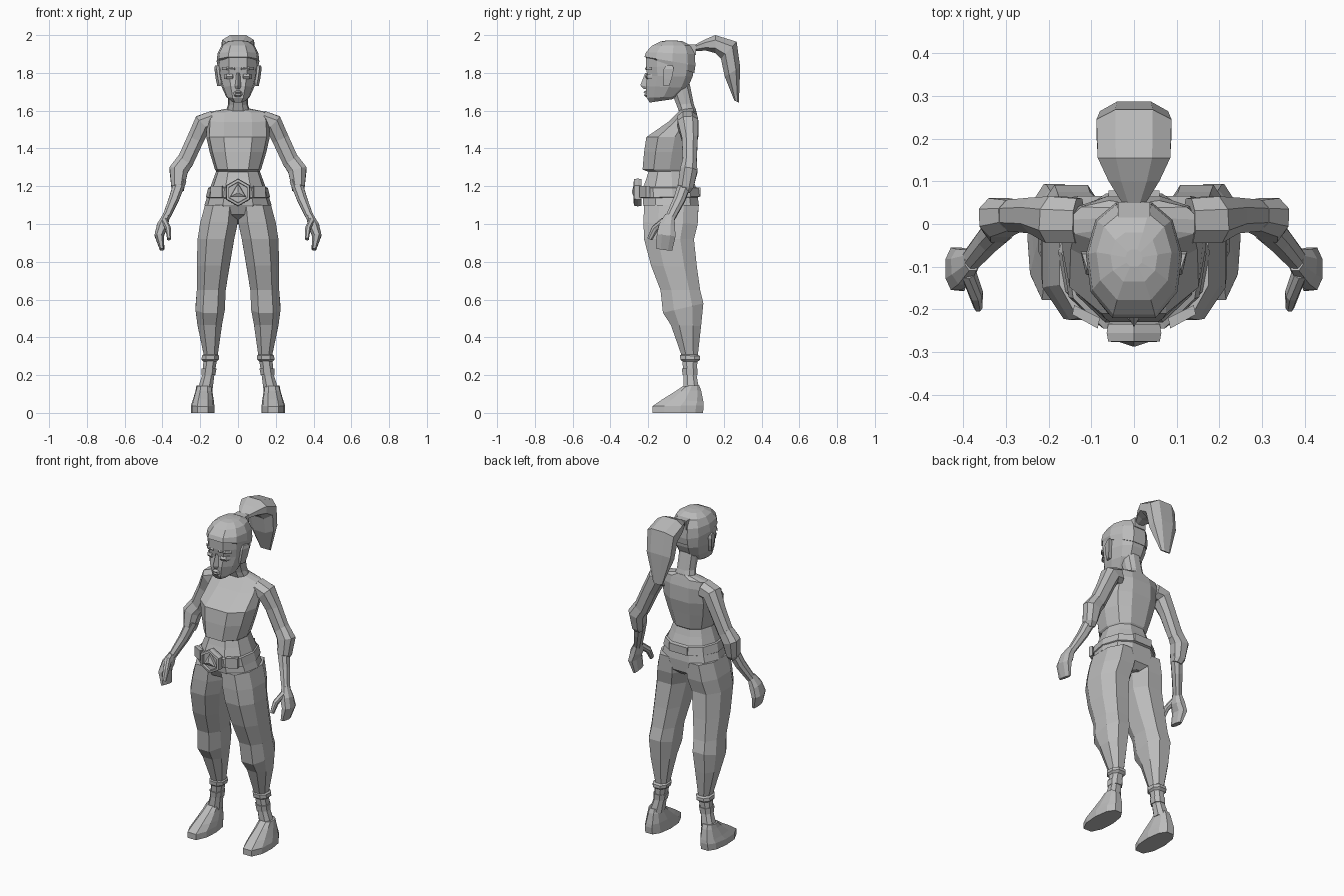
import bpy, bmesh, math
from mathutils import Vector

grey = bpy.data.materials.new("plain grey")
grey.diffuse_color = (0.5, 0.5, 0.5, 1)

# Ten-sided body section: flat front, softer back
BODY = [(-.45, -1), (.45, -1), (.9, -.55), (1, .1), (.8, .7), (.38, 1),
        (-.38, 1), (-.8, .7), (-1, .1), (-.9, -.55)]
# Eight-sided limb section
LIMB = [(-.5, -1), (.5, -1), (1, -.45), (1, .45), (.5, 1), (-.5, 1), (-1, .45), (-1, -.45)]


def skin(name, loops, mirror=False, caps=True):
    """Join equal-length loops of points into a closed flat-faced skin."""
    bm = bmesh.new()
    rows = [[bm.verts.new(p) for p in loop] for loop in loops]
    n = len(rows[0])
    for a, b in zip(rows, rows[1:]):
        for i in range(n):
            j = (i + 1) % n
            bm.faces.new((a[i], a[j], b[j], b[i]))
    if caps:
        bm.faces.new(rows[0][::-1])
        bm.faces.new(rows[-1])
    bmesh.ops.recalc_face_normals(bm, faces=bm.faces)
    mesh = bpy.data.meshes.new(name)
    bm.to_mesh(mesh)
    bm.free()
    mesh.materials.append(grey)
    ob = bpy.data.objects.new(name, mesh)
    bpy.context.collection.objects.link(ob)
    if mirror:
        ob.modifiers.new("mirror", 'MIRROR')
    return ob


def stack(name, rings, section=BODY, mirror=False, caps=True):
    """Rings: left x, right x, front y, front z, back y, back z."""
    loops = []
    for x0, x1, yf, zf, yb, zb in rings:
        loops.append([((x0 + x1) / 2 + u * (x1 - x0) / 2,
                       yf + (yb - yf) * (v + 1) / 2,
                       zf + (zb - zf) * (v + 1) / 2) for u, v in section])
    return skin(name, loops, mirror, caps)


def centred(name, rings, **kw):
    return stack(name, [(-r[0], *r) for r in rings], **kw)


def tube(name, pts):
    """Mirrored limb. Points: x, y, z, sideways radius, depth radius."""
    loops = []
    for i, p in enumerate(pts):
        a, b = pts[max(i - 1, 0)], pts[min(i + 1, len(pts) - 1)]
        t = (Vector(b[:3]) - Vector(a[:3])).normalized()
        depth = (Vector((0, 1, 0)) - t * t.y).normalized()
        side = depth.cross(t)
        loops.append([Vector(p[:3]) + side * u * p[3] + depth * v * p[4] for u, v in LIMB])
    return skin(name, loops, True)


def box(name, x, y, z, mirror=False):
    """Box from (low, high) pairs."""
    return skin(name, [[(x[0], y[0], h), (x[1], y[0], h), (x[1], y[1], h), (x[0], y[1], h)]
                       for h in z], mirror)


# Torso and shirt with overhanging hem
centred("shirt", [(.112, -.195, 1.275, .02, 1.275), (.122, -.23, 1.288, .03, 1.288),
                  (.15, -.222, 1.38, .048, 1.38), (.168, -.21, 1.46, .065, 1.46),
                  (.165, -.095, 1.54, .065, 1.55), (.155, -.045, 1.59, .055, 1.595),
                  (.06, -.03, 1.605, .05, 1.615)])
# Waist and hips
centred("hips", [(.112, -.195, 1.29, .02, 1.29), (.13, -.21, 1.24, .035, 1.24),
                 (.152, -.232, 1.18, .058, 1.18), (.178, -.226, 1.1, .068, 1.1),
                 (.13, -.2, 1.05, .062, 1.03), (.03, -.14, 1.02, .03, 1.0)])
# Belt, side tabs and back panel
centred("belt", [(.15, -.23, 1.195, .056, 1.195), (.158, -.245, 1.19, .066, 1.19),
                 (.17, -.242, 1.14, .072, 1.145), (.162, -.225, 1.135, .06, 1.14)], caps=False)
box("back_belt_panel", (-.06, .06), (.05, .078), (1.145, 1.192))
skin("belt_tab", [[(x, y, z) for x, y in [(.085, -.245), (.145, -.212), (.14, -.19), (.08, -.22)]]
                  for z in (1.14, 1.2)], True)


# Buckle: pointed hexagon with a raised rim and a triangular stud
def polygon(n, r, y):
    return [(r * math.sin(i * math.tau / n), y, 1.167 + r * math.cos(i * math.tau / n))
            for i in range(n)]


skin("buckle", [polygon(6, r, y) for r, y in
                [(.07, -.235), (.074, -.255), (.07, -.275), (.056, -.277), (.054, -.262)]])
skin("buckle_stud", [polygon(3, .05, -.26), polygon(3, .046, -.275), polygon(3, .004, -.287)])

# Trouser legs, gathered below the knee
stack("trouser_leg", [(.0, .175, -.222, 1.1, .066, 1.1), (.002, .2, -.225, 1.01, .062, 1.0),
                      (.02, .214, -.222, .92, .042, .92), (.045, .218, -.185, .78, .058, .77),
                      (.065, .218, -.135, .65, .075, .65), (.07, .225, -.122, .53, .092, .58),
                      (.085, .214, -.08, .465, .08, .46), (.108, .18, -.022, .3, .062, .3),
                      (.125, .19, -.012, .2, .056, .2), (.135, .215, -.012, .12, .07, .12)],
      section=LIMB, mirror=True)
stack("ankle_cuff", [(.115, .182, -.015, .27, .06, .27), (.102, .193, -.03, .282, .075, .282),
                     (.1, .191, -.032, .305, .074, .3), (.11, .18, -.02, .312, .062, .308)],
      section=LIMB, mirror=True)
stack("ankle_wrap", [(.12, .192, -.018, .2, .06, .2), (.114, .192, -.022, .235, .062, .235)],
      section=LIMB, mirror=True)
# Shoes
stack("shoe", [(.125, .25, -.178, 0, .09, 0), (.125, .25, -.178, .035, .094, .04),
               (.128, .24, -.125, .072, .092, .06), (.136, .225, -.055, .115, .08, .12),
               (.138, .22, -.015, .143, .07, .145)], mirror=True)

# Arms: upper sleeve, rolled cuff, forearm, hand
tube("upper_arm", [(.13, .008, 1.55, .05, .052), (.185, .01, 1.535, .05, .055),
                   (.225, .02, 1.45, .045, .042), (.285, .02, 1.32, .044, .036)])
tube("rolled_sleeve", [(.28, .02, 1.335, .045, .036), (.315, .015, 1.285, .05, .046),
                       (.318, -.002, 1.2, .035, .042), (.313, -.01, 1.175, .026, .03)])
tube("forearm", [(.305, .0, 1.23, .032, .034), (.34, -.035, 1.13, .027, .03),
                 (.383, -.085, 1.03, .02, .025)])
tube("hand", [(.38, -.085, 1.045, .018, .025), (.4, -.1, .99, .03, .042),
              (.417, -.105, .94, .025, .05), (.402, -.115, .865, .012, .042)])
tube("thumb", [(.388, -.115, 1.015, .016, .02), (.37, -.165, .975, .015, .018),
               (.365, -.192, .92, .01, .014)])

# Neck and head
centred("neck", [(.065, -.035, 1.59, .052, 1.6), (.052, -.05, 1.63, .04, 1.64),
                 (.052, -.085, 1.72, .02, 1.74)])
centred("head", [(.035, -.192, 1.643, -.075, 1.66), (.062, -.208, 1.668, -.045, 1.675),
                 (.086, -.213, 1.73, .008, 1.72), (.102, -.205, 1.785, .035, 1.78),
                 (.107, -.212, 1.83, .045, 1.84), (.108, -.212, 1.885, .046, 1.88)])
# Hair cap with a step at the hairline
centred("hair_cap", [(.108, -.2, 1.875, .044, 1.8), (.113, -.22, 1.885, .05, 1.84),
                     (.108, -.212, 1.91, .046, 1.9), (.088, -.178, 1.945, .025, 1.945),
                     (.055, -.135, 1.966, -.02, 1.968), (.02, -.1, 1.972, -.06, 1.972)])
# Face: nose, lips, eyelids, brows
skin("nose", [[(-.012, -.2, 1.8), (.012, -.2, 1.8), (0, -.216, 1.8)],
              [(-.024, -.2, 1.725), (.024, -.2, 1.725), (0, -.242, 1.735)],
              [(-.018, -.2, 1.712), (.018, -.2, 1.712), (0, -.225, 1.715)]])
skin("lips", [[(-w, -.2, z), (-w * .4, y, z), (w * .4, y, z), (w, -.2, z)]
              for w, y, z in [(.02, -.212, 1.672), (.03, -.222, 1.682), (.034, -.218, 1.69),
                              (.028, -.226, 1.698), (.018, -.214, 1.706)]])
skin("eyelid", [[(.022, -.2, z), (.03, y, z), (.062, y + .008, z), (.075, -.18, z)]
                for y, z in [(-.208, 1.768), (-.216, 1.78), (-.208, 1.795)]], True)
skin("brow", [[(.015, -.2, z), (.018, y, z), (.06, y + .006, z), (.085, -.18, z)]
              for y, z in [(-.212, 1.815), (-.217, 1.822), (-.212, 1.832)]], True)
# Ears
skin("ear", [[(.09, a, z), (x, a, z), (x + .012, b, z), (.09, b, z)] for a, b, x, z in
             [(-.118, -.09, .098, 1.73), (-.12, -.075, .106, 1.77),
              (-.118, -.065, .113, 1.82), (-.105, -.07, .11, 1.84)]], True)

# Hair tie and ponytail
box("hair_tie", (-.038, .038), (.015, .052), (1.895, 1.95))
stack("ponytail", [(-.022, .022, .04, 1.945, .04, 1.915), (-.06, .06, .1, 1.977, .105, 1.918),
                   (-.085, .085, .155, 2.0, .155, 1.905), (-.088, .088, .268, 1.965, .185, 1.875),
                   (-.08, .08, .287, 1.83, .205, 1.78), (-.03, .03, .28, 1.642, .255, 1.655)],
      section=LIMB)
